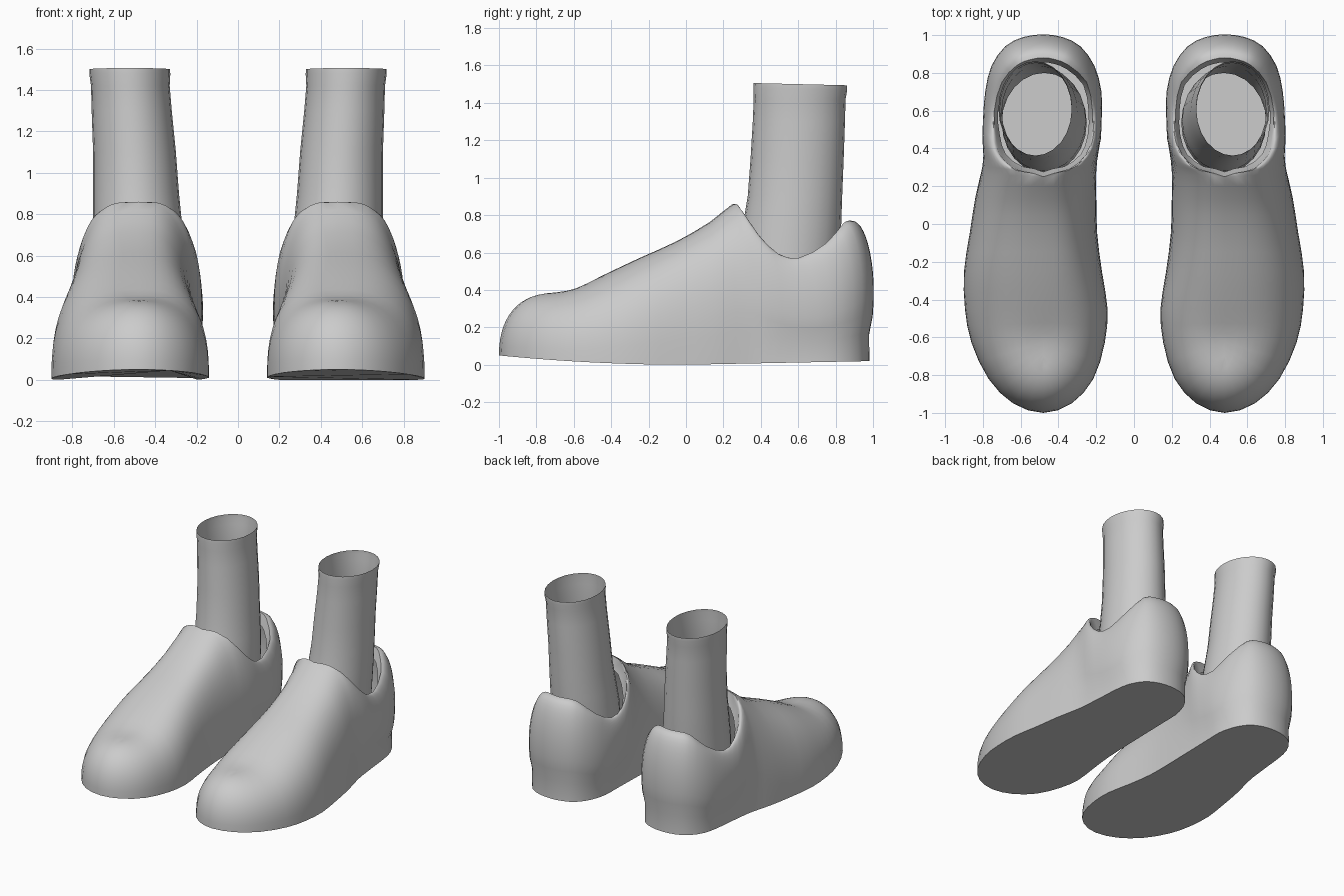
import bpy, bmesh, math
from mathutils import Vector

if "Cube" in bpy.data.objects:
    bpy.data.objects.remove(bpy.data.objects["Cube"])

grey = bpy.data.materials.new("plain_grey")
grey.diffuse_color = (0.6, 0.6, 0.6, 1)
grey.use_nodes = True
grey.node_tree.nodes["Principled BSDF"].inputs["Base Color"].default_value = grey.diffuse_color

CX, CY = 0.48, 0.58      # centre of the heel opening
RIM = 8                  # first station that lies on the collar
ROWS = 14

# Stations from toe to heel:
# sole x outer, sole x inner, sole y, top x outer, top x inner, top y, top z
STATIONS = [
    (.48, .48, -1.0, .48, .48, -.72, .38),
    (.64, .33, -.95, .48, .48, -.70, .385),
    (.77, .215, -.82, .48, .48, -.66, .39),
    (.86, .155, -.63, .48, .48, -.58, .41),
    (.895, .14, -.45, .48, .48, -.45, .475),
    (.90, .17, -.25, .48, .48, -.25, .57),
    (.87, .195, -.05, .48, .48, -.05, .66),
    (.84, .20, .14, .48, .48, .13, .765),
    (.81, .20, .27, .48, .48, .25, .86),
    (.79, .20, .37, .60, .36, .28, .83),
    (.78, .20, .47, .695, .265, .35, .71),
    (.77, .20, .58, .73, .225, .46, .60),
    (.76, .20, .70, .74, .22, .60, .57),
    (.735, .23, .82, .70, .25, .75, .65),
    (.67, .295, .92, .62, .345, .84, .755),
    (.58, .385, .967, .55, .415, .87, .77),
    (.48, .48, .98, .48, .48, .88, .77),
]


def finish(name, bm):
    """Make a smooth mesh object mirrored to the other foot."""
    bmesh.ops.recalc_face_normals(bm, faces=bm.faces)
    mesh = bpy.data.meshes.new(name)
    bm.to_mesh(mesh)
    bm.free()
    mesh.materials.append(grey)
    ob = bpy.data.objects.new(name, mesh)
    bpy.context.collection.objects.link(ob)
    bpy.ops.object.select_all(action='DESELECT')
    ob.select_set(True)
    bpy.context.view_layer.objects.active = ob
    bpy.ops.object.shade_smooth_by_angle(angle=math.radians(50))
    mod = ob.modifiers.new("other_foot", 'MIRROR')
    mod.use_mirror_merge = False
    return ob


def bridge(bm, a, b, keep=lambda i: True):
    n = len(a)
    for i in range(n):
        if keep(i):
            j = (i + 1) % n
            bm.faces.new((a[i], a[j], b[j], b[i]))


# Closed loop of columns: outer side toe to heel, inner side heel to toe
loop = [(s, r[0], r[2], r[3], r[5], r[6]) for s, r in enumerate(STATIONS)]
loop += [(s, STATIONS[s][1], STATIONS[s][2], STATIONS[s][4],
          STATIONS[s][5], STATIONS[s][6]) for s in range(15, 0, -1)]
columns = []
for i, here in enumerate(loop):
    n = len(loop)
    prev, nxt, far = loop[i - 1], loop[(i + 1) % n], loop[(i + 2) % n]
    columns.append(here)
    mid = [(9 * (b + c) - a - d) / 16 for a, b, c, d in zip(prev, here, nxt, far)]
    mid[0] = (here[0] + nxt[0]) / 2
    if mid[0] < RIM:
        mid[3] = CX
    columns.append(tuple(mid))

# Shoe upper: each column arches from the sole edge to the ridge or collar
bm = bmesh.new()
rings = [[] for _ in range(ROWS + 1)]
lip = []
for s, bx, by, tx, ty, tz in columns:
    bz = .05 * by * by if by < 0 else .02 * by
    power = 2 / (2.25 + .4 * min(1, s / 6))
    heel = max(0, min(1, (s - 7) / 3))
    out = Vector((bx - CX, by - CY)).normalized()
    for k in range(ROWS + 1):
        a = math.pi / 2 * k / ROWS
        up = math.sin(a) ** power if k else 0
        w = 1 - max(0, math.cos(a)) ** power if k < ROWS else 1
        # heel counter swells above a small step over the sole
        f = max(0, min(1, (up - .2) / .8))
        swell = .032 * heel * max(0, math.sin(math.pi * f)) ** .6
        rings[k].append(bm.verts.new((bx + (tx - bx) * w + out.x * swell,
                                      by + (ty - by) * w + out.y * swell,
                                      bz + (tz - bz) * up)))
    # turned-in collar edge
    lip.append(bm.verts.new((tx + (CX - tx) * .08, ty + (CY - ty) * .08, tz - .08)))
for a, b in zip(rings, rings[1:]):
    bridge(bm, a, b)
count = len(columns)
bridge(bm, rings[-1], lip,
       lambda i: columns[i][0] >= RIM and columns[(i + 1) % count][0] >= RIM)
bm.faces.new(rings[0])          # sole
bmesh.ops.delete(bm, geom=[v for v in lip if not v.link_faces], context='VERTS')
bmesh.ops.remove_doubles(bm, verts=bm.verts, dist=.0005)
finish("shoe", bm)

# Sock: open tube, each level gives z, x range and y range
SOCK = [
    (.42, .25, .70, .27, .80),
    (.60, .255, .70, .28, .82),
    (.75, .27, .70, .305, .83),
    (.90, .285, .70, .33, .835),
    (1.1, .30, .70, .345, .843),
    (1.3, .32, .707, .357, .85),
    (1.42, .33, .71, .362, .853),
    (1.475, .327, .718, .36, .862),
    (1.50, .328, .718, .362, .862),
]
bm = bmesh.new()
tube = []
for z, x0, x1, y0, y1 in SOCK:
    ring = []
    for i in range(24):
        a = math.tau * i / 24
        ring.append(bm.verts.new(((x0 + x1) / 2 + (x1 - x0) / 2 * math.cos(a),
                                  (y0 + y1) / 2 + (y1 - y0) / 2 * math.sin(a),
                                  z - (.006 * math.sin(a) if z > 1.45 else 0))))
    tube.append(ring)
for a, b in zip(tube, tube[1:]):
    bridge(bm, a, b)
finish("sock", bm)
